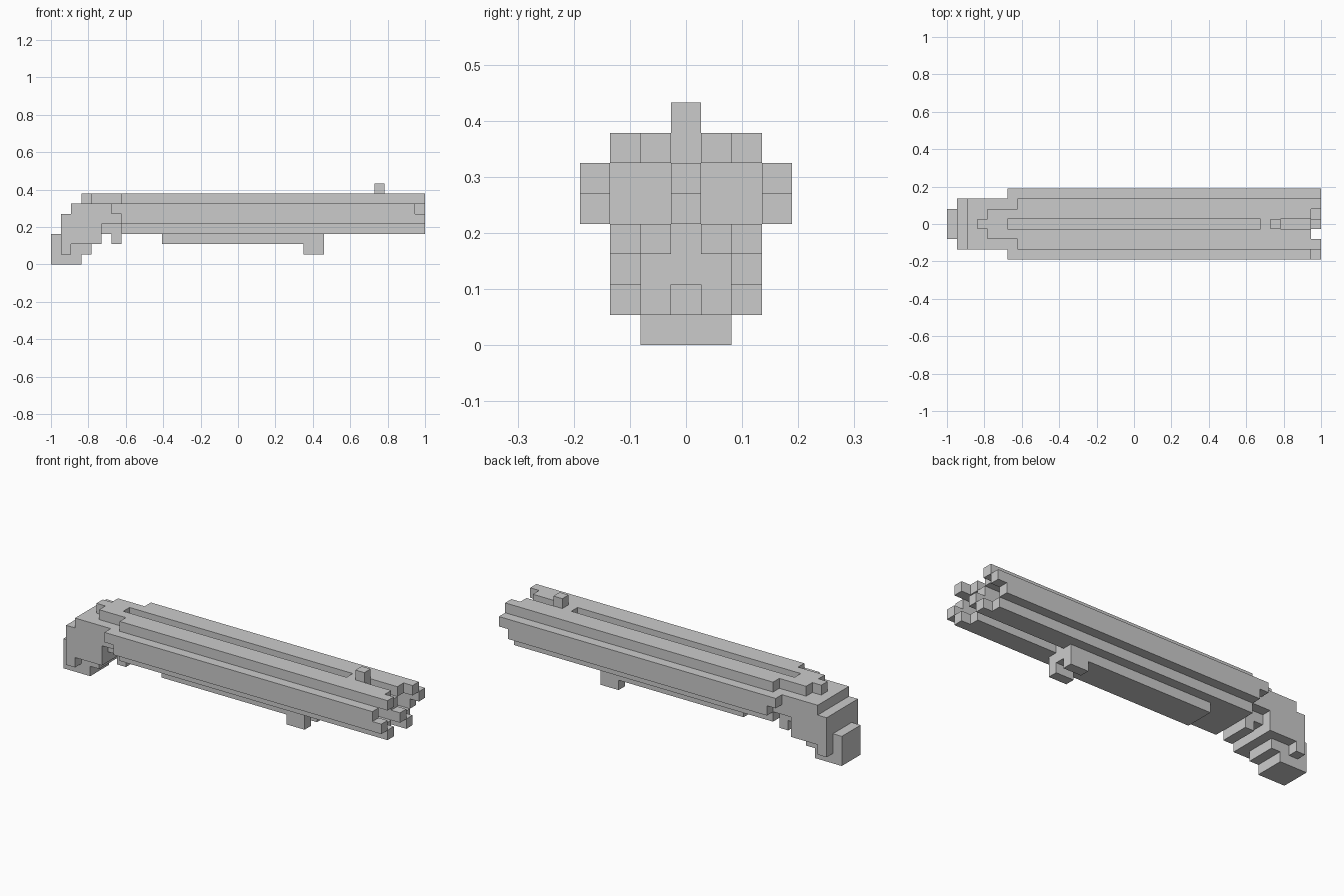
import bpy, bmesh
from mathutils import Vector

if "Cube" in bpy.data.objects:
    bpy.data.objects.remove(bpy.data.objects["Cube"])

U = 2 / 37  # one block of the 37 x 7 x 8 block grid


def cells(*ranges):
    """Fill inclusive block ranges (x0, x1, y0, y1, z0, z1)."""
    return {(x, y, z) for x0, x1, y0, y1, z0, z1 in ranges
            for x in range(x0, x1 + 1)
            for y in range(y0, y1 + 1)
            for z in range(z0, z1 + 1)}


def part(name, filled):
    """Skin a set of blocks, keeping only the outer faces."""
    bm = bmesh.new()
    verts = {}

    def vert(p):
        if p not in verts:
            verts[p] = bm.verts.new((p[0] * U - 1, (p[1] - 3.5) * U, p[2] * U))
        return verts[p]

    for c in filled:
        for axis in range(3):
            for side in (0, 1):
                n = list(c)
                n[axis] += 2 * side - 1
                if tuple(n) in filled:
                    continue
                a, b = (axis + 1) % 3, (axis + 2) % 3
                loop = []
                for da, db in ((0, 0), (1, 0), (1, 1), (0, 1)):
                    p = list(c)
                    p[axis] += side
                    p[a] += da
                    p[b] += db
                    loop.append(vert(tuple(p)))
                bm.faces.new(loop if side else loop[::-1])
    mesh = bpy.data.meshes.new(name)
    bm.to_mesh(mesh)
    bm.free()
    ob = bpy.data.objects.new(name, mesh)
    bpy.context.collection.objects.link(ob)
    return ob


# Curved grip, stepping down to the butt
part("grip", cells(
    (0, 0, 2, 4, 0, 2), (1, 2, 2, 4, 0, 0),
    (1, 1, 1, 5, 1, 1), (2, 3, 2, 4, 1, 1),
    (1, 4, 1, 5, 2, 2), (1, 4, 1, 5, 3, 3),
    (1, 2, 1, 5, 4, 4), (2, 2, 1, 5, 5, 5)))

# Receiver between grip and barrels
part("receiver", cells(
    (3, 6, 1, 5, 4, 5), (5, 6, 2, 4, 3, 3),
    (3, 5, 3, 3, 6, 6), (4, 6, 2, 2, 6, 6), (4, 6, 4, 4, 6, 6),
    (6, 6, 0, 0, 5, 5), (6, 6, 6, 6, 5, 5)))

part("trigger", cells((6, 6, 2, 4, 2, 2)))

# Two hollow barrels sharing the middle wall
tubes = cells((7, 35, 0, 6, 4, 5), (7, 35, 1, 2, 3, 3), (7, 35, 4, 5, 3, 3),
              (7, 35, 1, 2, 6, 6), (7, 35, 4, 5, 6, 6), (7, 26, 3, 3, 3, 3))
tubes -= cells((7, 36, 1, 2, 4, 5), (7, 36, 4, 5, 4, 5))
# Ragged muzzle blocks
tubes |= {(36, y, z) for y, z in ((1, 6), (5, 6), (6, 5), (0, 4),
                                  (3, 4), (1, 3), (4, 3))}
part("barrels", tubes)

# Front sight with its bridge between the barrels
part("front_sight", cells((31, 32, 3, 3, 6, 6), (32, 32, 3, 3, 7, 7)))

# Fore-end with a forked hook at its front
part("fore_end", cells((11, 26, 2, 4, 2, 2),
                       (25, 26, 2, 2, 1, 1), (25, 26, 4, 4, 1, 1)))
